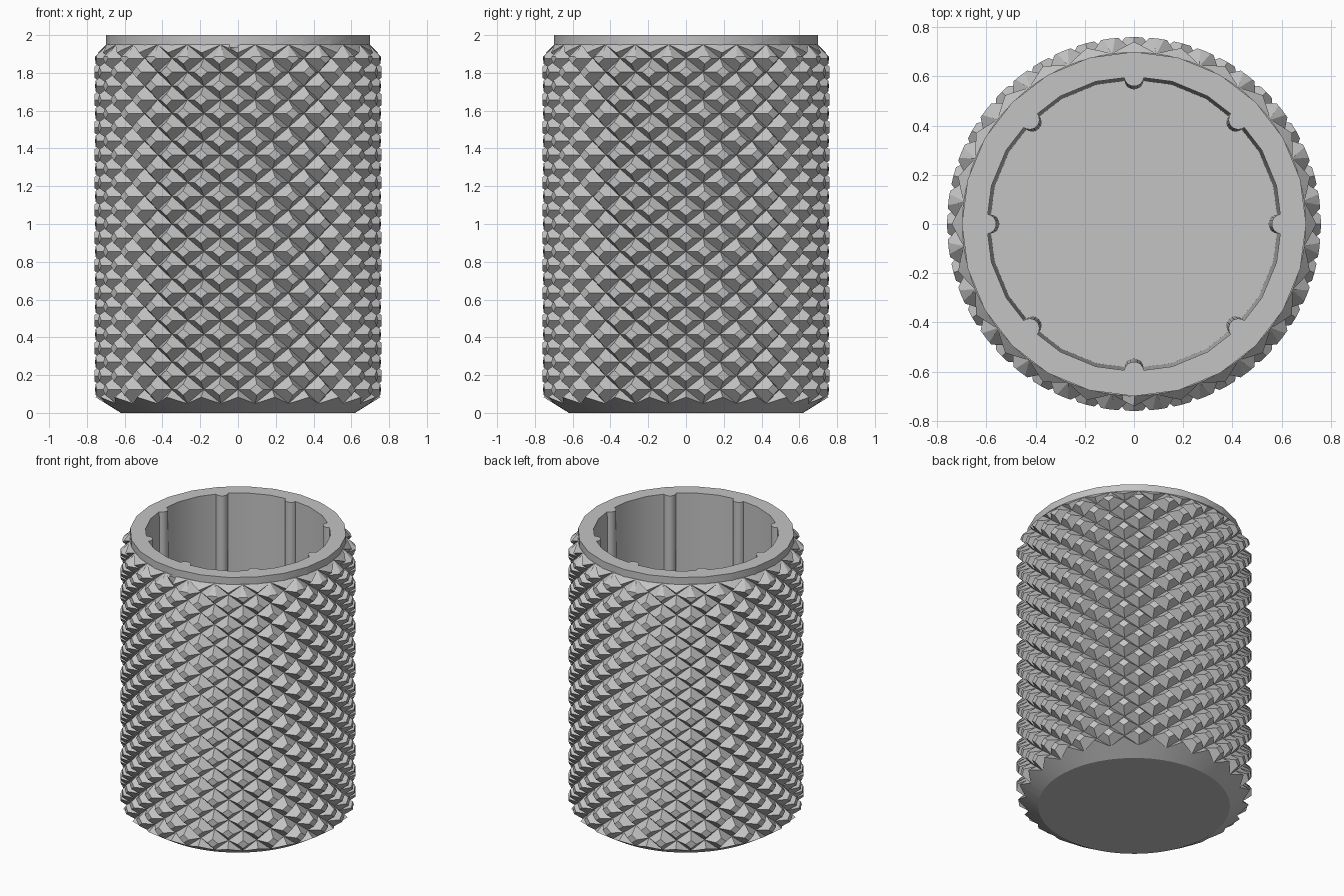
import bpy
import bmesh
from math import sin, cos, pi, radians

if "Cube" in bpy.data.objects:
    bpy.data.objects.remove(bpy.data.objects["Cube"])

COLUMNS = 24                 # knurl teeth around the body
ROWS = 13                    # knurl teeth along the body
VALLEY, PEAK, OUTER = 0.70, 0.80, 0.76
LOW, HIGH, TOP = 0.05, 1.95, 2.0

grey = bpy.data.materials.new("grey")
grey.use_nodes = True
grey.diffuse_color = (0.55, 0.55, 0.55, 1)
grey.node_tree.nodes["Principled BSDF"].inputs["Base Color"].default_value = grey.diffuse_color


def loft(name, rings, diamonds=False):
    """Closed solid through a stack of rings; diamonds splits cells into pyramids."""
    bm = bmesh.new()
    loops = [[bm.verts.new(p) for p in ring] for ring in rings]
    n = len(loops[0])
    for j in range(len(loops) - 1):
        for i in range(n):
            k = (i + 1) % n
            a, b, c, d = loops[j][i], loops[j][k], loops[j + 1][k], loops[j + 1][i]
            if not diamonds:
                bm.faces.new((a, b, c, d))
            elif (i + j) % 2 == 0:
                bm.faces.new((a, b, d))
                bm.faces.new((b, c, d))
            else:
                bm.faces.new((a, b, c))
                bm.faces.new((a, c, d))
    bm.faces.new(loops[0][::-1])
    bm.faces.new(loops[-1])
    bmesh.ops.recalc_face_normals(bm, faces=bm.faces)
    mesh = bpy.data.meshes.new(name)
    bm.to_mesh(mesh)
    bm.free()
    mesh.materials.append(grey)
    ob = bpy.data.objects.new(name, mesh)
    bpy.context.collection.objects.link(ob)
    return ob


def circle(r, z, n):
    return [(r * cos(2 * pi * i / n), r * sin(2 * pi * i / n), z) for i in range(n)]


def combine(ob, other, operation):
    mod = ob.modifiers.new(operation, "BOOLEAN")
    mod.operation, mod.solver, mod.object = operation, "EXACT", other
    bpy.context.view_layer.objects.active = ob
    bpy.ops.object.modifier_apply(modifier=mod.name)
    bpy.data.objects.remove(other)


def knurl_ring(j):
    z = LOW + j * (HIGH - LOW) / (2 * ROWS)
    ring = []
    for i in range(2 * COLUMNS):
        r = PEAK if (i + j) % 2 == 0 else VALLEY
        a = pi * i / COLUMNS
        ring.append((r * cos(a), r * sin(a), z))
    return ring


def cavity_ring(scale, z):
    """Polygon wall with eight round ribs reaching inward."""
    ring = []
    for k in range(COLUMNS):
        a = 2 * pi * k / COLUMNS
        x, y = 0.6 * cos(a), 0.6 * sin(a)
        if k % 3:
            ring.append((x * scale, y * scale, z))
            continue
        for s in range(9):
            t = a - radians(98 + s * 20.5)
            ring.append(((x + 0.04 * cos(t)) * scale, (y + 0.04 * sin(t)) * scale, z))
    return ring


# Diamond knurled body, trimmed to a chamfered cylinder
body = loft("knurled_cup", [knurl_ring(j) for j in range(-2, 2 * ROWS + 3)], True)
profile = [(0.62, 0), (OUTER, 0.087), (OUTER, 1.887), (0.698, HIGH)]
combine(body, loft("envelope", [circle(r, z, 4 * COLUMNS) for r, z in profile]), "INTERSECT")

# Plain rim collar
combine(body, loft("rim", [circle(VALLEY, z, COLUMNS) for z in (1.935, TOP)]), "UNION")

# Slightly tapered, ribbed interior
combine(body, loft("cavity", [cavity_ring(0.978, 0.1), cavity_ring(1, TOP),
                              cavity_ring(1, TOP + 0.1)]), "DIFFERENCE")

bpy.ops.object.select_all(action="DESELECT")
body.select_set(True)
bpy.context.view_layer.objects.active = body
bpy.ops.object.shade_smooth_by_angle(angle=radians(21))
